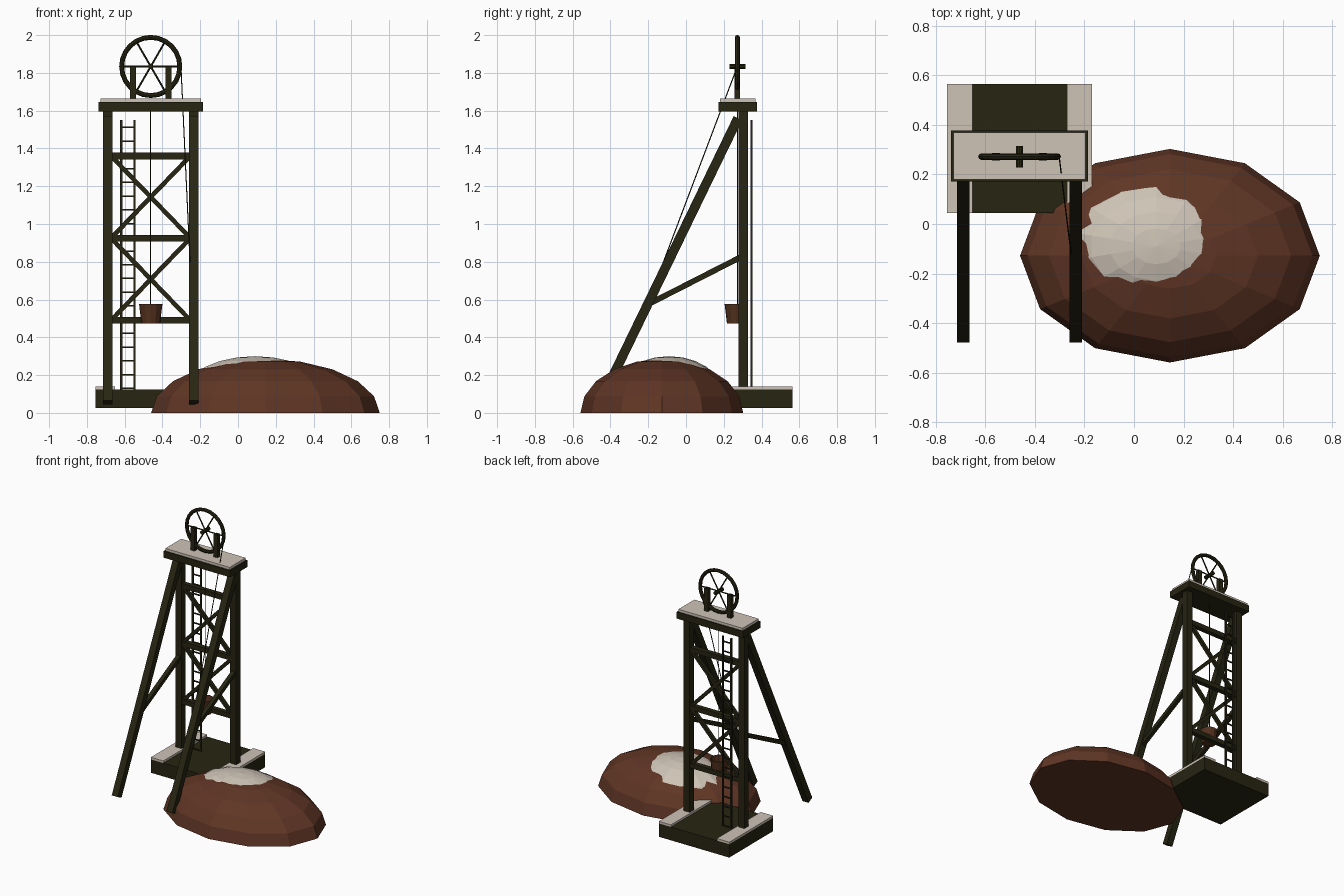
import bpy, bmesh, math
from mathutils import Vector, Matrix

if "Cube" in bpy.data.objects:
    bpy.data.objects.remove(bpy.data.objects["Cube"])


def material(name, rgb):
    m = bpy.data.materials.new(name)
    m.diffuse_color = (*rgb, 1)
    m.use_nodes = True
    m.node_tree.nodes["Principled BSDF"].inputs["Base Color"].default_value = m.diffuse_color
    return m


TIMBER = material("dark timber", (0.020, 0.018, 0.006))
EARTH = material("brown earth", (0.115, 0.036, 0.018))
SNOW = material("pale snow", (0.62, 0.55, 0.47))
RUST = material("rusty bucket", (0.085, 0.030, 0.012))


def finish(name, bm, mat):
    bmesh.ops.recalc_face_normals(bm, faces=bm.faces)
    me = bpy.data.meshes.new(name)
    bm.to_mesh(me)
    bm.free()
    me.materials.append(mat)
    ob = bpy.data.objects.new(name, me)
    bpy.context.collection.objects.link(ob)
    return ob


def box(name, lo, hi, mat):
    lo, hi = Vector(lo), Vector(hi)
    bm = bmesh.new()
    bmesh.ops.create_cube(bm, size=1, matrix=Matrix.Translation((lo + hi) / 2)
                          @ Matrix.Diagonal((*(hi - lo), 1)))
    return finish(name, bm, mat)


def beam(name, a, b, w, d, mat=TIMBER):
    """Square bar from a to b; w across x (or in the x-z plane), d the other way."""
    a, b = Vector(a), Vector(b)
    z = (b - a).normalized()
    side = Vector((0, 1, 0)) if abs(z.y) < 0.05 else Vector((1, 0, 0))
    y = (side - z * side.dot(z)).normalized()
    x = y.cross(z)
    rot = Matrix((x, y, z)).transposed().to_4x4()
    bm = bmesh.new()
    bmesh.ops.create_cube(bm, size=1, matrix=Matrix.Translation((a + b) / 2) @ rot
                          @ Matrix.Diagonal((w, d, (b - a).length, 1)))
    return finish(name, bm, mat)


def rod(name, a, b, r, sides=8, r2=None, mat=TIMBER):
    a, b = Vector(a), Vector(b)
    bm = bmesh.new()
    bmesh.ops.create_cone(bm, cap_ends=True, segments=sides, radius1=r,
                          radius2=r if r2 is None else r2, depth=(b - a).length,
                          matrix=Matrix.Translation((a + b) / 2)
                          @ (b - a).to_track_quat('Z', 'Y').to_matrix().to_4x4())
    return finish(name, bm, mat)


def mound(name, centre, scale, segs, rings, mat):
    """Upper half of a faceted ellipsoid with a flat bottom."""
    bm = bmesh.new()
    bmesh.ops.create_uvsphere(bm, u_segments=segs, v_segments=rings, radius=1)
    bmesh.ops.bisect_plane(bm, geom=bm.verts[:] + bm.edges[:] + bm.faces[:],
                           plane_co=(0, 0, 0), plane_no=(0, 0, 1), clear_inner=True)
    bmesh.ops.holes_fill(bm, edges=[e for e in bm.edges if e.is_boundary])
    bmesh.ops.transform(bm, verts=bm.verts,
                        matrix=Matrix.Translation(centre) @ Matrix.Diagonal((*scale, 1)))
    return finish(name, bm, mat)


CX, WY, PY = -0.462, 0.272, 0.303   # tower centre, wheel depth, post depth
HALF = 0.227                        # half distance between posts

# Spoil heap and its snow cap
mound("spoil_heap", (0.145, -0.128, 0), (0.605, 0.431, 0.285), 12, 10, EARTH)
mound("heap_snow", (0.09, -0.09, 0.11), (0.38, 0.28, 0.19), 14, 12, SNOW)

# Base slab with snow along both sides
box("base_slab", (-0.755, 0.045, 0.025), (-0.17, 0.565, 0.125), TIMBER)
box("base_snow_left", (-0.755, 0.045, 0.125), (-0.652, 0.565, 0.141), SNOW)
box("base_snow_right", (-0.27, 0.045, 0.125), (-0.17, 0.565, 0.141), SNOW)

# Posts, raking legs and side struts, one set per side
for side, s in (("left", -1), ("right", 1)):
    x = CX + s * HALF
    beam("post_" + side, (x, PY, 0.12), (x, PY, 1.60), 0.05, 0.05)
    beam("raking_leg_" + side, (x, -0.455, 0.055), (x, 0.275, 1.56), 0.05, 0.05)
    beam("side_strut_" + side, (x, -0.20, 0.575), (x, 0.30, 0.83), 0.03, 0.03)

# Cross beams and X braces
levels = (0.49, 0.925, 1.36)
for i, z in enumerate(levels):
    beam(f"cross_beam_{i}", (CX - HALF, PY, z), (CX + HALF, PY, z), 0.036, 0.036)
for i, (z0, z1) in enumerate(zip(levels, levels[1:])):
    for s in (-1, 1):
        beam(f"x_brace_{i}_{s}", (CX - s * 0.21, PY, z0), (CX + s * 0.21, PY, z1),
             0.024, 0.024)

# Top platform with snow
box("top_platform", (-0.738, 0.172, 1.595), (-0.186, 0.377, 1.645), TIMBER)
box("platform_snow", (-0.729, 0.180, 1.645), (-0.195, 0.369, 1.664), SNOW)

# Winding wheel: rim, spokes, axle and bearing posts
WZ = 1.834
bpy.ops.mesh.primitive_torus_add(location=(CX, WY, WZ), rotation=(math.pi / 2, 0, 0),
                                 major_radius=0.154, minor_radius=0.013,
                                 major_segments=24, minor_segments=8)
rim = bpy.context.object
rim.name = "wheel_rim"
rim.data.materials.append(TIMBER)
for i in range(3):
    a = i * math.pi / 3
    v = Vector((math.cos(a), 0, math.sin(a))) * 0.152
    c = Vector((CX, WY, WZ))
    rod(f"wheel_spoke_{i}", c - v, c + v, 0.005, 6)
rod("wheel_axle", (CX, WY - 0.043, WZ), (CX, WY + 0.043, WZ), 0.014, 10)
for s in (-1, 1):
    x = CX + s * 0.095
    box(f"wheel_post_{s}", (x - 0.016, WY - 0.015, 1.645),
        (x + 0.016, WY + 0.015, WZ), TIMBER)

# Ladder
LY = 0.346
for x in (-0.618, -0.549):
    beam("ladder_rail", (x, LY, 0.125), (x, LY, 1.55), 0.011, 0.011)
for i in range(20):
    z = 0.13 + i * 0.0727
    beam("ladder_rung", (-0.618, LY, z), (-0.549, LY, z), 0.008, 0.008)

# Ropes
rod("hoist_rope", (CX, WY, 0.48), (CX, WY, 1.62), 0.003, 6)
rod("winding_rope", (-0.302, WY, WZ), (-0.243, -0.21, 0.56), 0.003, 6)

# Open bucket with a thin wall
bm = bmesh.new()
profile = ((0.049, 0.472), (0.062, 0.577), (0.055, 0.577), (0.043, 0.482))
rings = [[bm.verts.new((CX + r * math.cos(k * math.pi / 6),
                        0.266 + r * math.sin(k * math.pi / 6), z)) for k in range(12)]
         for r, z in profile]
for lower, upper in zip(rings, rings[1:]):
    for k in range(12):
        j = (k + 1) % 12
        bm.faces.new((lower[k], lower[j], upper[j], upper[k]))
bm.faces.new(rings[0][::-1])
bm.faces.new(rings[-1])
finish("bucket", bm, RUST)
